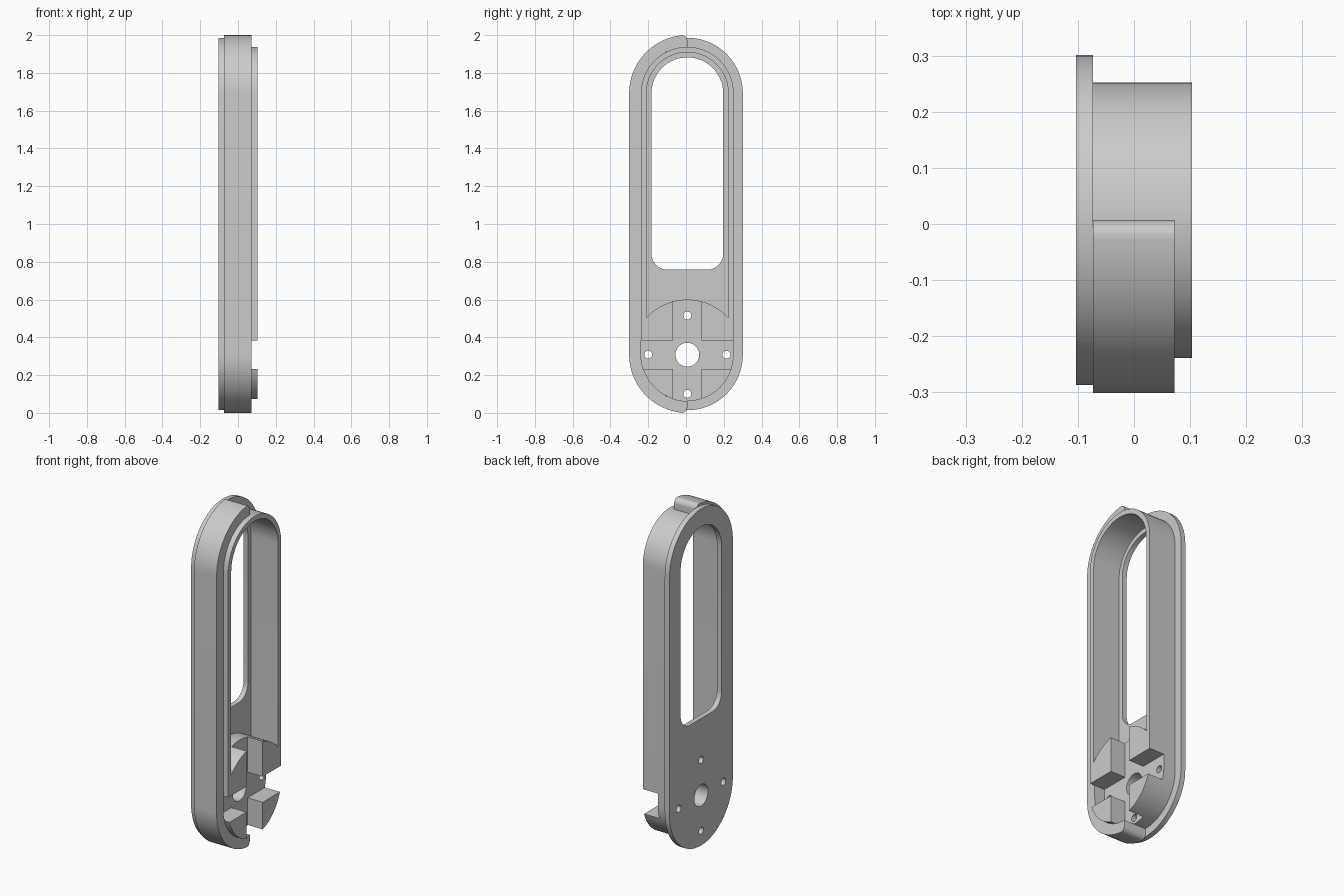
import bpy, bmesh
from math import sin, cos, pi, sqrt, atan2, radians

if "Cube" in bpy.data.objects:
    bpy.data.objects.remove(bpy.data.objects["Cube"])

YC, LOW, HIGH = 0.007, 0.308, 1.692      # centre line and the two end centres
BACK, SEAT, SHELL, RIM = -0.103, -0.073, 0.072, 0.103   # depth levels along x
WALL_R, INNER_R, SHELL_R, PLATE_R, WINDOW_R = 0.2455, 0.217, 0.308, 0.294, 0.19
BOSS_R, SLOT, FLOOR = 0.292, 0.075, 0.005

grey = bpy.data.materials.new("plain_grey")
grey.use_nodes = True
COLOUR = (0.6, 0.6, 0.6, 1)
grey.diffuse_color = COLOUR
grey.node_tree.nodes["Principled BSDF"].inputs["Base Color"].default_value = COLOUR


def arc(cy, cz, r, a0, a1, n=32):
    """Points of an arc in the y-z plane, angles in degrees."""
    steps = [radians(a0 + (a1 - a0) * i / n) for i in range(n + 1)]
    return [(cy + r * cos(a), cz + r * sin(a)) for a in steps]


def stadium(r):
    return arc(0, HIGH, r, 0, 180) + arc(0, LOW, r, 180, 360)


def box(y, z0, z1):
    return [(-y, z0), (y, z0), (y, z1), (-y, z1)]


def prism(name, outline, x0, x1):
    """Extrude a y-z outline from x0 to x1."""
    bm = bmesh.new()
    face = bm.faces.new([bm.verts.new((x0, YC + y, z)) for y, z in outline])
    top = bmesh.ops.extrude_face_region(bm, geom=[face])["geom"]
    bmesh.ops.translate(bm, vec=(x1 - x0, 0, 0),
                        verts=[v for v in top if isinstance(v, bmesh.types.BMVert)])
    bmesh.ops.recalc_face_normals(bm, faces=bm.faces)
    mesh = bpy.data.meshes.new(name)
    bm.to_mesh(mesh)
    bm.free()
    mesh.materials.append(grey)
    obj = bpy.data.objects.new(name, mesh)
    bpy.context.collection.objects.link(obj)
    return obj


def activate(obj):
    bpy.ops.object.select_all(action='DESELECT')
    obj.select_set(True)
    bpy.context.view_layer.objects.active = obj


def cut(obj, outline, x0=-0.3, x1=0.3):
    """Remove a prism from the object."""
    cutter = prism("cutter", outline, x0, x1)
    cutter.hide_render = True
    mod = obj.modifiers.new("cut", 'BOOLEAN')
    mod.operation, mod.solver, mod.object = 'DIFFERENCE', 'EXACT', cutter
    activate(obj)
    bpy.ops.object.modifier_apply(modifier=mod.name)
    bpy.data.objects.remove(cutter)


def drill(obj):
    """Shaft hole and four screw holes."""
    cut(obj, arc(0, LOW, 0.063, 0, 352.5, 47))
    for k in range(4):
        a = k * pi / 2
        cut(obj, arc(0.207 * cos(a), LOW + 0.207 * sin(a), 0.021, 0, 345, 23))


# Back plate with the long window
back_plate = prism("back_plate", stadium(PLATE_R), BACK, SEAT)
corner, sill = 0.085, 0.758
cy = WINDOW_R - corner
cut(back_plate, arc(0, HIGH, WINDOW_R, 0, 180)
    + arc(-cy, sill + corner, corner, 180, 270, 10)
    + arc(cy, sill + corner, corner, 270, 360, 10))
drill(back_plate)

# Inner wall with the solid round boss at its lower end
inner_wall = prism("inner_wall_and_boss", stadium(WALL_R), SEAT, RIM)
edge = atan2(sqrt(BOSS_R ** 2 - INNER_R ** 2), INNER_R) * 180 / pi
cut(inner_wall, arc(0, HIGH, INNER_R, 0, 180) + arc(0, LOW, BOSS_R, 180 - edge, edge))

# Cross-shaped slot in the boss
cut(inner_wall, box(SLOT, -0.1, 0.65), FLOOR)
cut(inner_wall, box(0.4, LOW - SLOT, LOW + SLOT), FLOOR)
drill(inner_wall)

# Outer half shell along the front side, with rounded ends
nose = 0.03
tip = SHELL_R - nose
outer = (arc(-nose, HIGH + tip, nose, 0, 80, 8) + arc(0, HIGH, SHELL_R, 97, 180)
         + arc(0, LOW, SHELL_R, 180, 263) + arc(-nose, LOW - tip, nose, 280, 360, 8))
inner = arc(0, LOW, WALL_R, 270, 180) + arc(0, HIGH, WALL_R, 180, 90)
front_shell = prism("front_shell", outer + inner, SEAT, SHELL)

for part in (back_plate, inner_wall, front_shell):
    activate(part)
    bpy.ops.object.shade_smooth_by_angle(angle=radians(30))
